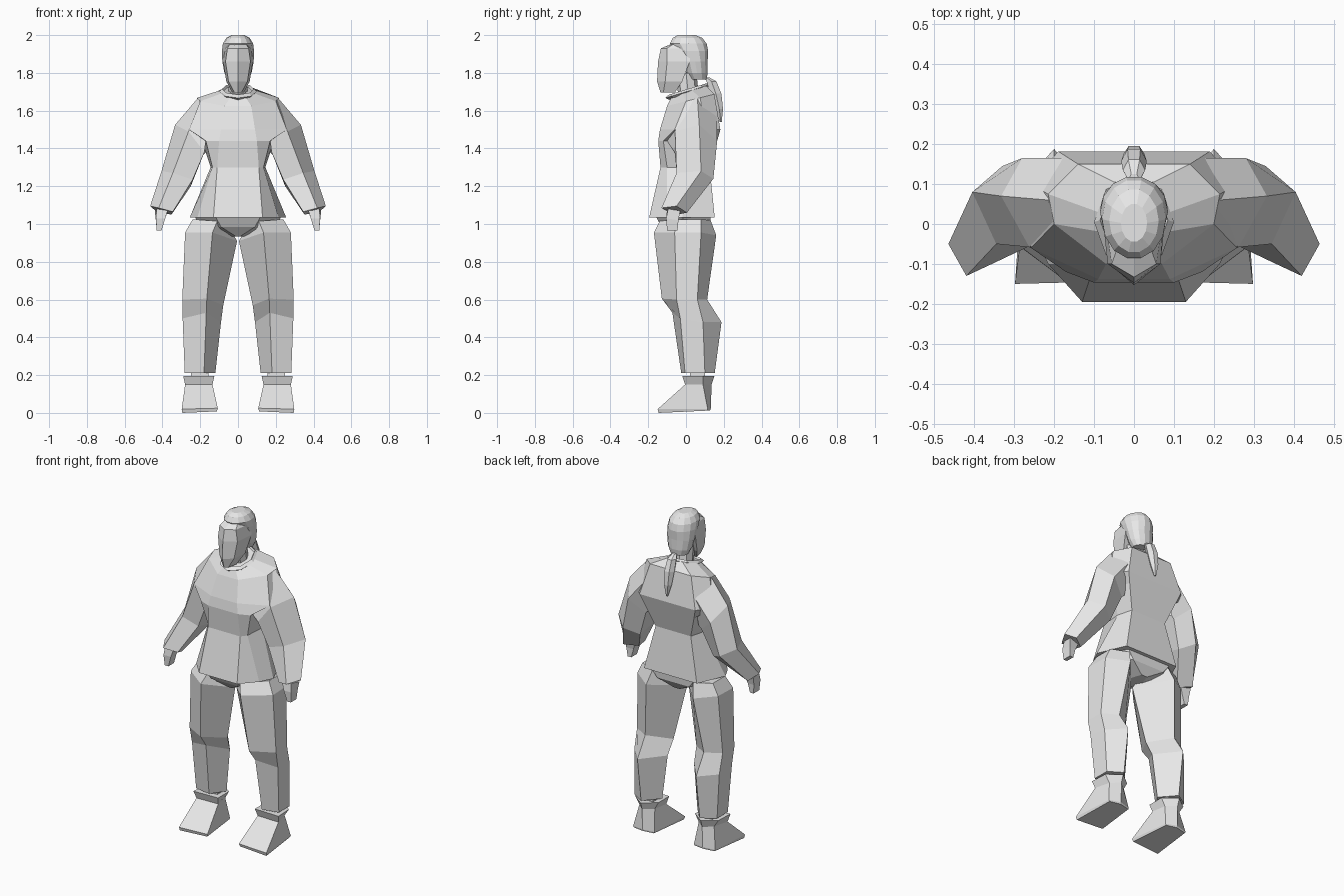
import bpy, bmesh, math

grey = bpy.data.materials.new("light grey")
grey.diffuse_color = (0.8, 0.8, 0.8, 1)


def loft(name, rings, cap_start=True, cap_end=True):
    """Skin a stack of equal-length point rings with flat faces."""
    bm = bmesh.new()
    rows = [[bm.verts.new(p) for p in r] for r in rings]
    n = len(rows[0])
    for a, b in zip(rows, rows[1:]):
        for i in range(n):
            j = (i + 1) % n
            bm.faces.new((a[i], a[j], b[j], b[i]))
    if cap_start:
        bm.faces.new(rows[0])
    if cap_end:
        bm.faces.new(rows[-1])
    bmesh.ops.recalc_face_normals(bm, faces=bm.faces)
    me = bpy.data.meshes.new(name)
    bm.to_mesh(me)
    bm.free()
    me.materials.append(grey)
    ob = bpy.data.objects.new(name, me)
    bpy.context.collection.objects.link(ob)
    return ob


def pair(name, rings, caps=(True, True)):
    """The same loft on both sides of the body."""
    for side, s in (("left", 1), ("right", -1)):
        loft(side + "_" + name, [[(s * x, y, z) for x, y, z in r] for r in rings], *caps)


def sym(z, *half, tilt=0.0):
    """Mirror half a section (front to back) into a full ring at height z."""
    pts = [(x, y, z + tilt * y) for x, y in half]
    return pts + [(-x, y, h) for x, y, h in reversed(pts) if x > 0]


def oval(z, yc, rx, ry, n=12, tilt=0.0):
    ring = []
    for i in range(n):
        a = 2 * math.pi * i / n
        y = yc + ry * math.sin(a)
        ring.append((rx * math.cos(a), y, z + tilt * y))
    return ring


# jacket body, hem to neck, with the chest running out into the shoulders
loft("jacket", [
    sym(1.035, (.13, -.195), (.215, -.10), (.255, -.02), (.18, .152)),
    sym(1.30, (.11, -.135), (.135, -.10), (.145, .03), (.12, .125)),
    sym(1.44, (.10, -.147), (.17, -.12), (.19, .05), (.17, .165)),
    sym(1.50, (.09, -.138), (.258, -.06), (.26, .10), (.19, .182)),
    sym(1.65, (.07, -.10), (.20, .0), (.215, .075), (.14, .15), tilt=.25),
    sym(1.70, (.035, -.075), (.08, -.02), (.09, .03), (.05, .105), tilt=.3),
])

# sleeves, shoulder to cuff, open into the body
pair("sleeve", [
    [(.214, .06, 1.665), (.198, -.002, 1.645), (.17, -.10, 1.44),
     (.17, .12, 1.38), (.165, .165, 1.58)],
    [(.333, .07, 1.525), (.262, -.058, 1.49), (.178, -.06, 1.38),
     (.19, .12, 1.36), (.28, .165, 1.44)],
    [(.405, .08, 1.28), (.345, -.05, 1.27), (.24, -.045, 1.235),
     (.25, .09, 1.20), (.33, .145, 1.24)],
    [(.465, -.05, 1.095), (.42, -.13, 1.085), (.345, -.095, 1.065),
     (.352, -.045, 1.05), (.425, .005, 1.06)],
], caps=(False, True))

# hands
pair("hand", [
    [(.43, -.095, 1.08), (.37, -.10, 1.08), (.37, -.035, 1.07), (.44, -.03, 1.07)],
    [(.435, -.105, 1.03), (.385, -.105, 1.03), (.39, -.045, 1.02), (.435, -.04, 1.02)],
    [(.43, -.10, .965), (.405, -.10, .965), (.405, -.045, .965), (.43, -.045, .965)],
])

# hips between jacket and trousers
loft("hips", [
    sym(.935, (.012, -.08), (.05, .0), (.02, .09)),
    sym(.985, (.09, -.13), (.20, .0), (.11, .125)),
    sym(1.04, (.12, -.16), (.23, -.02), (.15, .13)),
])

# trouser legs
pair("trouser_leg", [
    [(.11, -.14, 1.015), (.24, -.04, 1.025), (.24, .08, 1.025),
     (.14, .13, 1.02), (.05, .0, .99)],
    [(.135, -.17, .955), (.28, -.06, .955), (.275, .08, .955),
     (.16, .16, .94), (.005, -.02, .91)],
    [(.165, -.128, .605), (.295, -.05, .60), (.292, .06, .60),
     (.20, .112, .60), (.078, .01, .57)],
    [(.168, -.072, .53), (.293, -.03, .50), (.29, .09, .48),
     (.20, .188, .48), (.09, .05, .48)],
    [(.18, -.025, .21), (.282, -.005, .21), (.282, .10, .21),
     (.20, .152, .21), (.12, .06, .21)],
])

# ankles
pair("ankle", [
    [(.155, .02, .215), (.25, .02, .215), (.25, .10, .215), (.155, .10, .215)],
    [(.155, .02, .19), (.25, .02, .19), (.25, .10, .19), (.155, .10, .19)],
])

# shoes: cuff, pinched ankle, wide wedge toe and square heel
pair("shoe", [
    [(.125, -.015, .195), (.29, -.02, .195), (.285, .09, .195),
     (.205, .15, .195), (.125, .09, .195)],
    [(.135, .0, .15), (.28, -.005, .15), (.255, .09, .15),
     (.205, .135, .15), (.15, .09, .15)],
    [(.107, -.145, .025), (.298, -.15, .02), (.28, .115, .02),
     (.205, .132, .025), (.135, .115, .02)],
    [(.112, -.14, .008), (.295, -.145, .0), (.275, .115, .012),
     (.205, .128, .014), (.138, .115, .012)],
])

# neck and flared collar, dipping at the throat
loft("neck", [oval(1.64, .03, .055, .06, 8), oval(1.71, .01, .05, .055, 8),
              oval(1.80, .0, .05, .055, 8)])
loft("collar", [oval(1.675, .015, .075, .09, 8, .3), oval(1.70, .005, .10, .115, 8, .3),
                oval(1.712, .01, .085, .10, 8, .3), oval(1.665, .02, .055, .065, 8, .3)],
     False, False)

# face with a central ridge
loft("face", [
    sym(1.695, (0, -.135), (.018, -.12), (.03, -.06)),
    sym(1.755, (0, -.153), (.05, -.11), (.062, -.02)),
    sym(1.86, (0, -.148), (.066, -.10), (.079, .02)),
    sym(1.93, (0, -.133), (.056, -.10), (.074, .02)),
    sym(1.95, (0, -.085), (.045, -.07), (.06, .02)),
])

# hair cap
loft("hair", [
    oval(1.765, .065, .055, .045, 14), oval(1.80, .058, .072, .058, 14),
    oval(1.86, .048, .083, .068, 14), oval(1.915, .03, .085, .09, 14),
    oval(1.955, .012, .08, .10, 14), oval(1.985, .008, .062, .08, 14),
    oval(2.0, .003, .033, .048, 14),
])

# ponytail
loft("ponytail", [
    oval(1.775, .11, .014, .018, 6), oval(1.755, .135, .028, .03, 6),
    oval(1.69, .158, .032, .034, 6), oval(1.61, .176, .026, .023, 6),
    oval(1.54, .184, .006, .006, 6),
])
